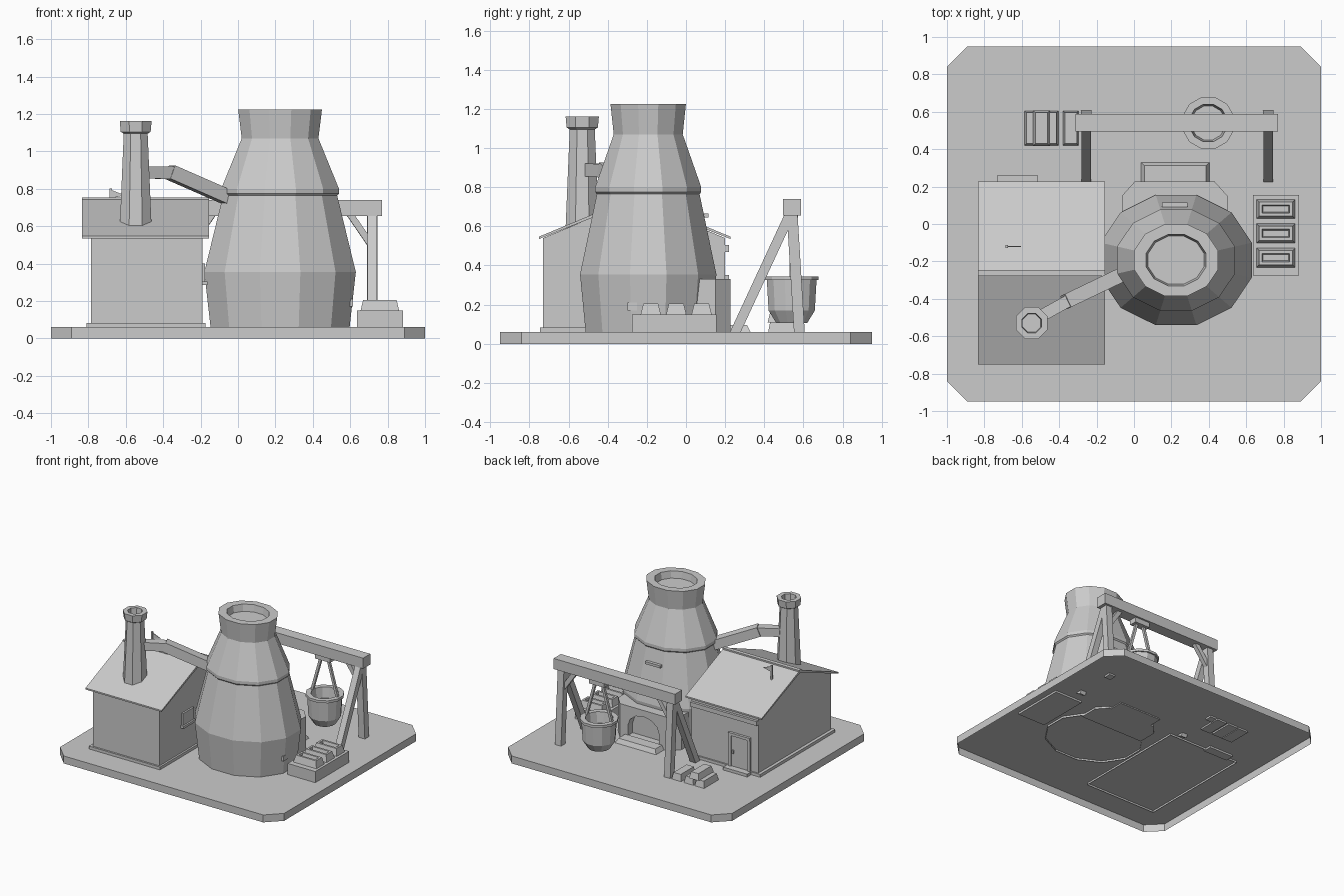
import bpy, bmesh
from math import pi, cos, sin
from mathutils import Vector, Matrix

cube = bpy.data.objects.get("Cube")
if cube:
    bpy.data.objects.remove(cube)

grey = bpy.data.materials.new("plain grey")
grey.use_nodes = True
grey.diffuse_color = (0.6, 0.6, 0.6, 1)
grey.node_tree.nodes["Principled BSDF"].inputs["Base Color"].default_value = (0.6, 0.6, 0.6, 1)

GROUND = 0.06
SUNK = 0.045


def finish(name, bm):
    bmesh.ops.recalc_face_normals(bm, faces=bm.faces)
    mesh = bpy.data.meshes.new(name)
    bm.to_mesh(mesh)
    bm.free()
    mesh.materials.append(grey)
    ob = bpy.data.objects.new(name, mesh)
    bpy.context.collection.objects.link(ob)
    return ob


def loft(name, rings, cap_start=True, cap_end=True):
    """Skin a list of equal-length vertex rings."""
    bm = bmesh.new()
    vs = [[bm.verts.new(p) for p in ring] for ring in rings]
    n = len(vs[0])
    for low, high in zip(vs, vs[1:]):
        for i in range(n):
            j = (i + 1) % n
            bm.faces.new((low[i], low[j], high[j], high[i]))
    if cap_start:
        bm.faces.new(vs[0][::-1])
    if cap_end:
        bm.faces.new(vs[-1])
    return finish(name, bm)


def lathe(name, center, profile, sides, squash=1.0, cap_start=False):
    """Stack of (radius, z) rings; radius is measured to the flats."""
    rings = []
    for r, z in profile:
        r /= cos(pi / sides)
        angles = [(i + 0.5) * 2 * pi / sides for i in range(sides)]
        rings.append([(center[0] + r * cos(a), center[1] + r * squash * sin(a), z) for a in angles])
    return loft(name, rings, cap_start)


def prism(name, pts, lo, hi, axis, cap_start=True):
    """Extrude a 2D outline along an axis."""
    place = {"x": lambda p, t: (t, p[0], p[1]),
             "y": lambda p, t: (p[0], t, p[1]),
             "z": lambda p, t: (p[0], p[1], t)}[axis]
    return loft(name, [[place(p, t) for p in pts] for t in (lo, hi)], cap_start)


def rect(x, y, inset=0.0):
    a, b, c, d = x[0] + inset, x[1] - inset, y[0] + inset, y[1] - inset
    return [(a, c), (b, c), (b, d), (a, d)]


def box(name, x, y, z, taper=0.0, cap_start=True):
    return loft(name, [[(*p, z[0]) for p in rect(x, y)],
                       [(*p, z[1]) for p in rect(x, y, taper)]], cap_start)


def beam(name, a, b, w, h):
    """Square bar between two points."""
    a, b = Vector(a), Vector(b)
    d = (b - a).normalized()
    side = d.cross(Vector((0, 0, 1))).normalized() * w / 2
    up = side.cross(d).normalized() * h / 2
    return loft(name, [[p - side - up, p + side - up, p + side + up, p - side + up] for p in (a, b)])


# Base tray, open underneath
c = 0.11
corners = [(-1, -0.95 + c), (-1 + c, -0.95), (1 - c, -0.95), (1, -0.95 + c)]
outline = corners + [(-x, -y) for x, y in corners]
prism("base", outline, 0, GROUND, "z", cap_start=False)

# Furnace
lathe("furnace", (0.225, -0.193),
      [(0.37, SUNK), (0.405, 0.355), (0.305, 0.765), (0.315, 0.775), (0.315, 0.8),
       (0.205, 1.07), (0.224, 1.225), (0.16, 1.225), (0.15, 1.17)], 12, 0.86)
box("furnace_vent", (0.15, 0.285), (0.05, 0.115), (0.645, 0.665))
box("furnace_tap", (0.55, 0.615), (-0.3, -0.25), (0.17, 0.21))

# Portal with arched recess
portal = prism("furnace_portal", [(-0.065, 0), (0.5, 0), (0.5, 0.15), (0.43, 0.228),
                                  (0.005, 0.228), (-0.065, 0.15)], SUNK, 0.33, "z")
arch = [(0.08, 0.09), (0.36, 0.09)] + [
    (0.22 + 0.14 * cos(i * pi / 6), 0.17 + 0.11 * sin(i * pi / 6)) for i in range(7)]
cutter = prism("arch_cutter", arch, 0.165, 0.3, "y")
cutter.hide_render = True
cutter.hide_set(True)
cut = portal.modifiers.new("arch", "BOOLEAN")
cut.operation = "DIFFERENCE"
cut.object = cutter
box("hearth_slab", (0.03, 0.41), (0.2, 0.337), (SUNK, 0.095), 0.025)

# House walls with gables
RIDGE_Y = -0.263
box("house_plinth", (-0.81, -0.175), (-0.745, 0.212), (SUNK, 0.083), cap_start=False)
prism("house_walls", [(-0.73, 0.07), (0.2, 0.07), (0.2, 0.54), (RIDGE_Y, 0.735), (-0.73, 0.54)],
      -0.785, -0.19, "x")
prism("house_roof", [(-0.752, 0.535), (RIDGE_Y, 0.73), (0.228, 0.535),
                     (0.228, 0.547), (RIDGE_Y, 0.75), (-0.752, 0.547)], -0.835, -0.155, "x")
box("roof_ridge", (-0.835, -0.155), (-0.277, -0.245), (0.733, 0.754))
box("eave_trim", (-0.785, -0.19), (0.19, 0.22), (0.47, 0.505))

# Door, with frame made of three bars
box("door", (-0.7, -0.55), (0.19, 0.208), (0.08, 0.33))
for x in (-0.71, -0.54):
    box("door_jamb", (x - 0.012, x + 0.012), (0.19, 0.218), (0.08, 0.35))
box("door_lintel", (-0.722, -0.528), (0.19, 0.22), (0.33, 0.352))
box("door_handle", (-0.575, -0.56), (0.2, 0.222), (0.19, 0.215))
box("door_step", (-0.73, -0.515), (0.19, 0.262), (SUNK, 0.083))

# Side window
box("window", (-0.2, -0.176), (-0.45, -0.31), (0.3, 0.4))
box("window_sill", (-0.2, -0.163), (-0.46, -0.3), (0.285, 0.305))

# Small roof vane
box("vane_post", (-0.688, -0.674), (-0.127, -0.113), (0.66, 0.802))
prism("vane_blade", [(-0.68, 0.75), (-0.605, 0.765), (-0.68, 0.795)], -0.123, -0.117, "y")

# Chimney and duct to the furnace
lathe("chimney", (-0.547, -0.53),
      [(0.086, 0.57), (0.064, 1.095), (0.08, 1.105), (0.085, 1.162), (0.052, 1.162), (0.048, 1.11)], 8)
beam("duct_flat", (-0.53, -0.51, 0.888), (-0.34, -0.405, 0.886), 0.065, 0.066)
beam("duct_sloped", (-0.365, -0.415, 0.89), (0.0, -0.24, 0.73), 0.078, 0.076)

# Hoist frame
box("hoist_beam", (-0.312, 0.77), (0.495, 0.587), (0.655, 0.74))
for x, inward in ((-0.256, 1), (0.718, -1)):
    beam("hoist_post", (x, 0.58, SUNK), (x, 0.54, 0.7), 0.055, 0.055)
    beam("hoist_strut", (x, 0.245, SUNK), (x, 0.535, 0.67), 0.05, 0.05)
    beam("hoist_brace", (x, 0.548, 0.49), (x + inward * 0.13, 0.541, 0.68), 0.035, 0.035)

# Hanging crucible
lathe("crucible", (0.397, 0.54),
      [(0.08, 0.107), (0.118, 0.17), (0.127, 0.325), (0.138, 0.325), (0.138, 0.345),
       (0.1, 0.345), (0.09, 0.26)], 12, cap_start=True)
box("hoist_block", (0.33, 0.465), (0.51, 0.572), (0.615, 0.66))
for s in (-1, 1):
    beam("crucible_hanger", (0.397 + s * 0.115, 0.54, 0.33), (0.397 + s * 0.03, 0.54, 0.63), 0.02, 0.02)

# Casting table with moulds
box("casting_table", (0.635, 0.882), (-0.275, 0.155), (SUNK, 0.15))
for y in (-0.18, -0.05, 0.08):
    x, span = (0.655, 0.862), (y - 0.052, y + 0.052)
    steps = [(0, 0.148), (0.014, 0.205), (0.03, 0.205), (0.036, 0.18)]
    loft("mould", [[(*p, z) for p in rect(x, span, i)] for i, z in steps])

# Ingot pile
for x, z in ((-0.543, SUNK), (-0.447, SUNK), (-0.338, SUNK), (-0.495, 0.11)):
    box("ingot", (x - 0.045, x + 0.045), (0.417, 0.608), (z, 0.112 if z < 0.1 else 0.16), 0.013)
